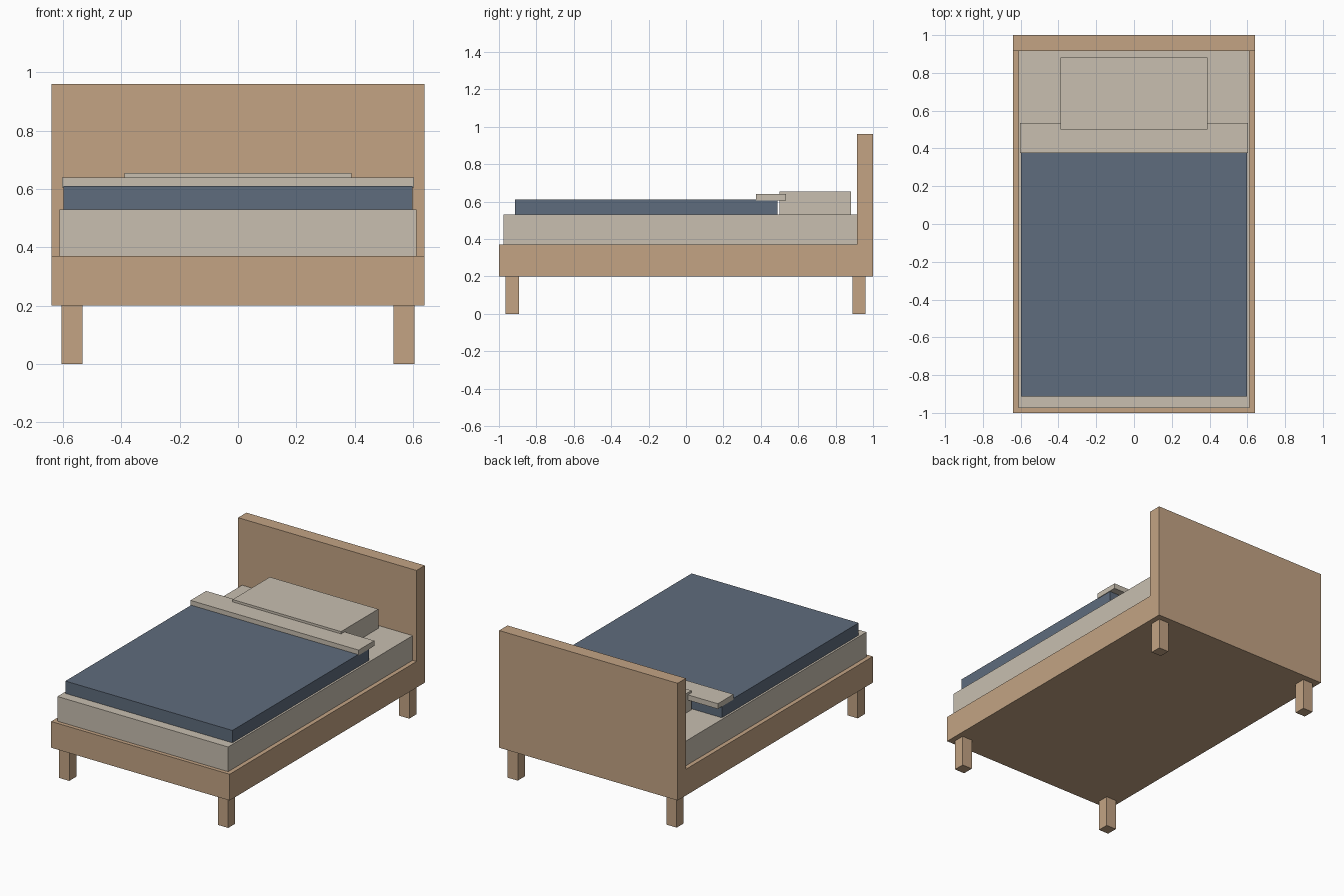
import bpy
import bmesh
from mathutils import Vector

default = bpy.data.objects.get("Cube")
if default:
    bpy.data.objects.remove(default, do_unlink=True)


def material(name, rgb):
    mat = bpy.data.materials.new(name)
    mat.use_nodes = True
    colour = (*rgb, 1.0)
    mat.diffuse_color = colour
    mat.node_tree.nodes["Principled BSDF"].inputs["Base Color"].default_value = colour
    return mat


def box(name, low, high, mat):
    """Flat-sided block between two opposite corners."""
    low, high = Vector(low), Vector(high)
    mesh = bpy.data.meshes.new(name)
    bm = bmesh.new()
    bmesh.ops.create_cube(bm, size=1)
    bmesh.ops.scale(bm, vec=high - low, verts=bm.verts)
    bmesh.ops.translate(bm, vec=(low + high) / 2, verts=bm.verts)
    bm.to_mesh(mesh)
    bm.free()
    mesh.materials.append(mat)
    obj = bpy.data.objects.new(name, mesh)
    bpy.context.collection.objects.link(obj)
    return obj


wood = material("light wood", (0.546, 0.371, 0.231))
linen = material("pale linen", (0.578, 0.521, 0.434))
navy = material("slate blue", (0.114, 0.150, 0.205))

# Wooden frame and headboard
box("bed_frame", (-0.64, -1, 0.2), (0.64, 0.915, 0.37), wood)
box("headboard", (-0.64, 0.915, 0.2), (0.64, 1, 0.96), wood)

# Four square legs
for end, y in (("front", -0.93), ("back", 0.925)):
    for side, x in (("right", -0.57), ("left", 0.57)):
        box(f"{end}_{side}_leg", (x - 0.036, y - 0.036, 0), (x + 0.036, y + 0.036, 0.2), wood)

# Bedding
box("mattress", (-0.612, -0.975, 0.37), (0.612, 0.915, 0.53), linen)
box("blanket", (-0.599, -0.913, 0.53), (0.599, 0.488, 0.61), navy)
box("sheet_fold", (-0.603, 0.375, 0.606), (0.603, 0.535, 0.64), linen)
box("pillow", (-0.389, 0.5, 0.53), (0.389, 0.882, 0.655), linen)
